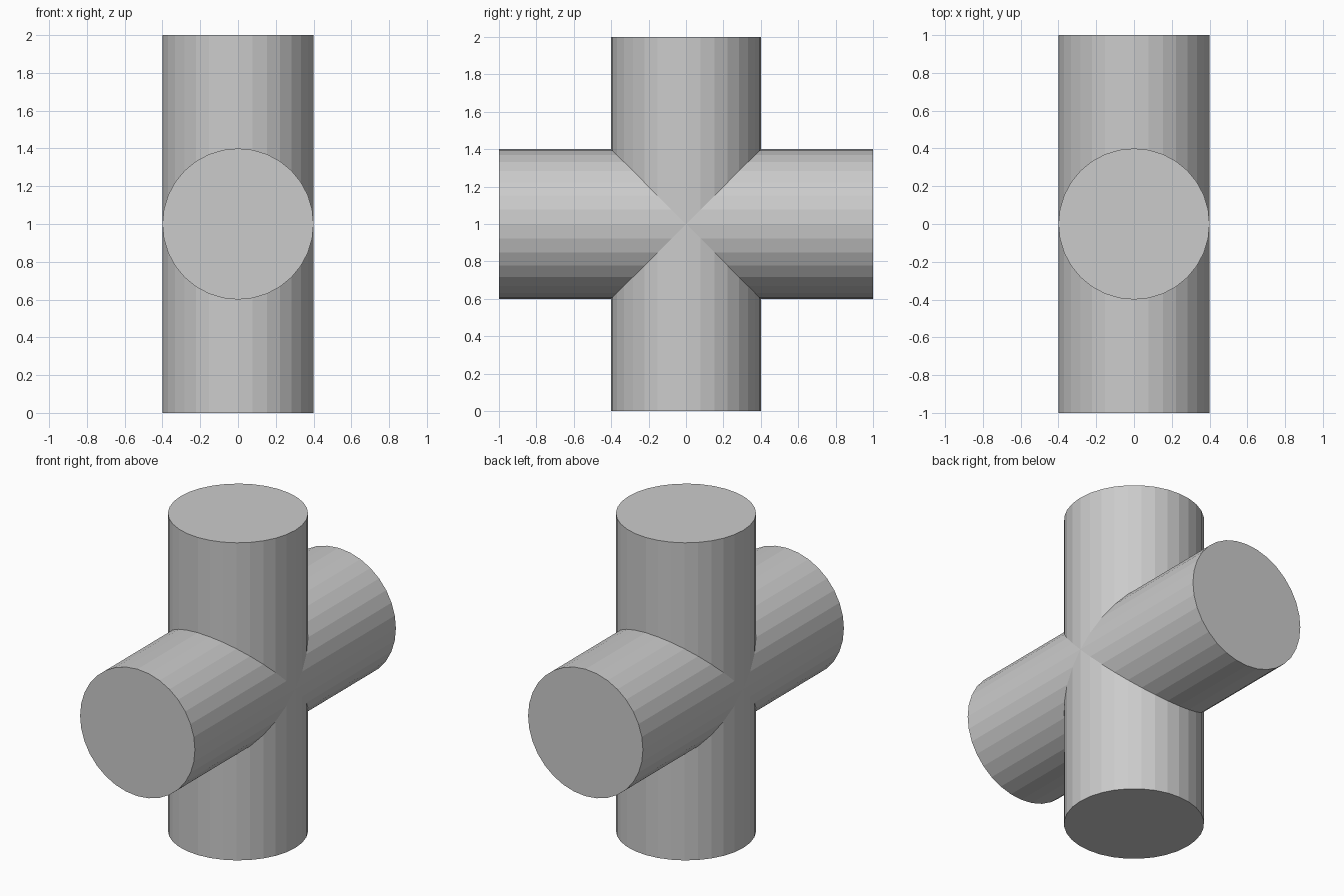
import bpy, bmesh
from math import pi, sin, cos
from mathutils import Matrix

if "Cube" in bpy.data.objects:
    bpy.data.objects.remove(bpy.data.objects["Cube"])

RADIUS, HALF_LENGTH, SIDES = 0.4, 1.0, 32


def add_arm(bm, turn):
    """One round arm, capped at the outer end and mitred where it meets its neighbours."""
    rot = Matrix.Rotation(turn, 4, 'X')
    outer, inner = [], []
    for i in range(SIDES):
        a = 2 * pi * i / SIDES
        x, y = RADIUS * cos(a), RADIUS * sin(a)
        outer.append(bm.verts.new((x, y, HALF_LENGTH)))
        inner.append(bm.verts.new((x, y, abs(y))))
    for i in range(SIDES):
        j = (i + 1) % SIDES
        bm.faces.new((inner[i], inner[j], outer[j], outer[i]))
    bm.faces.new(outer)
    bmesh.ops.transform(bm, matrix=rot, verts=outer + inner)


# Four identical arms welded into one clean cross of two cylinders
bm = bmesh.new()
for k in range(4):
    add_arm(bm, k * pi / 2)
bmesh.ops.remove_doubles(bm, verts=bm.verts, dist=0.0001)
bmesh.ops.translate(bm, vec=(0, 0, HALF_LENGTH), verts=bm.verts)

mesh = bpy.data.meshes.new("crossed_cylinders")
bm.to_mesh(mesh)
bm.free()
bpy.context.collection.objects.link(bpy.data.objects.new("crossed_cylinders", mesh))
